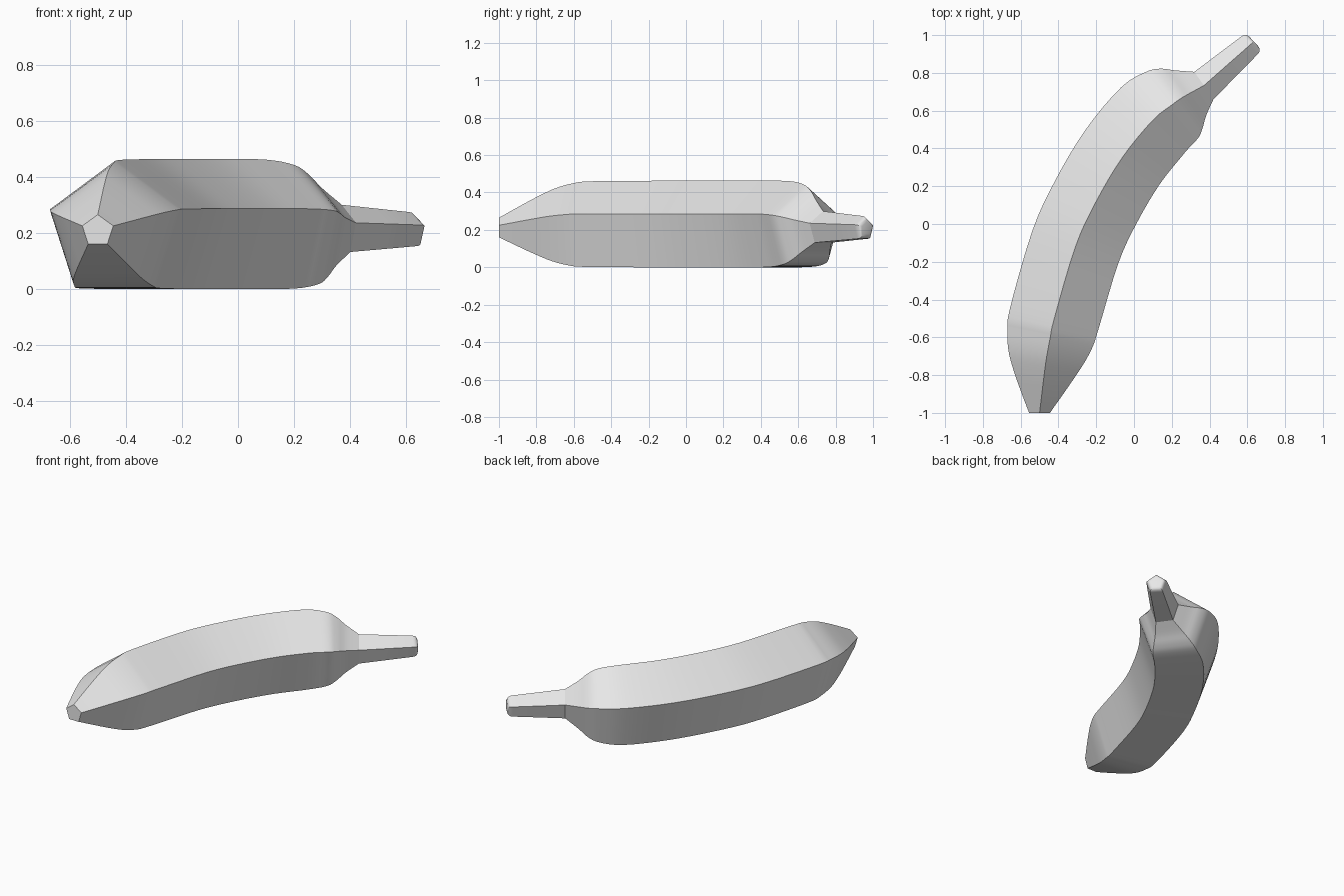
import bpy, bmesh, math
from mathutils import Vector

if "Cube" in bpy.data.objects:
    bpy.data.objects.remove(bpy.data.objects["Cube"])

SIDES = 5
CENTRE_Z = 0.207

# Body stations: centre x, centre y, heading in degrees, pentagon radius
BODY = [(-0.50, -1.00, 90, 0.058), (-0.488, -0.90, 86, 0.114), (-0.476, -0.80, 84, 0.168),
        (-0.462, -0.70, 82, 0.215), (-0.443, -0.60, 79, 0.243), (-0.422, -0.50, 76, 0.253),
        (-0.31, -0.12, 68, 0.256), (-0.20, 0.12, 63, 0.256), (-0.06, 0.355, 55, 0.256),
        (0.10, 0.55, 44, 0.254), (0.20, 0.63, 39, 0.235), (0.25, 0.666, 36, 0.203),
        (0.30, 0.695, 35, 0.152), (0.37, 0.733, 35, 0.093)]


def spline(points, steps):
    """Smooth Catmull-Rom interpolation through the stations."""
    pts = [Vector(p) for p in points]
    pts = [2 * pts[0] - pts[1]] + pts + [2 * pts[-1] - pts[-2]]
    out = []
    for a, b, c, d in zip(pts, pts[1:], pts[2:], pts[3:]):
        for i in range(steps):
            t = i / steps
            out.append(0.5 * (2 * b + (c - a) * t + (2 * a - 5 * b + 4 * c - d) * t * t
                              + (3 * b - a - 3 * c + d) * t ** 3))
    return out + [pts[-2]]


def ring(bm, x, y, heading, r):
    """Upright pentagon, point up, facing along the heading."""
    h = math.radians(heading)
    verts = []
    for i in range(SIDES):
        a = 2 * math.pi * i / SIDES
        s = r * math.sin(a)
        verts.append(bm.verts.new((x - s * math.sin(h), y + s * math.cos(h),
                                   CENTRE_Z + r * math.cos(a))))
    return verts


stations = spline(BODY, 4)
junction = len(stations) - 1

# Stem: straight taper, then a rounded end
hx, hy, tip_r, rnd = 0.612, 0.946, 0.067, 0.03
stations.append(Vector((0.49, 0.839, 42, 0.08)))
ux, uy = math.cos(math.radians(43)), math.sin(math.radians(43))
for i in range(5):
    a = math.pi / 2 * i / 4
    d = rnd * math.sin(a)
    stations.append(Vector((hx + ux * d, hy + uy * d, 43, tip_r - rnd * (1 - math.cos(a)))))

# Skin the rings and cap both ends
bm = bmesh.new()
rings = [ring(bm, *s) for s in stations]
for r0, r1 in zip(rings, rings[1:]):
    for i in range(SIDES):
        j = (i + 1) % SIDES
        bm.faces.new((r0[i], r0[j], r1[j], r1[i]))
bm.faces.new(rings[0])
bm.faces.new(rings[-1])
bmesh.ops.recalc_face_normals(bm, faces=bm.faces)

# Smooth along the length, crisp on the ridges and at the stem joint
joint = set(rings[junction])
for f in bm.faces:
    f.smooth = True
for e in bm.edges:
    on_joint = e.verts[0] in joint and e.verts[1] in joint
    e.smooth = not (on_joint or e.calc_face_angle() > math.radians(35))

mesh = bpy.data.meshes.new("banana")
bm.to_mesh(mesh)
bm.free()

grey = bpy.data.materials.new("light grey")
grey.diffuse_color = (0.8, 0.8, 0.8, 1)
grey.use_nodes = True
grey.node_tree.nodes["Principled BSDF"].inputs["Base Color"].default_value = grey.diffuse_color
mesh.materials.append(grey)
banana = bpy.data.objects.new("banana", mesh)
bpy.context.collection.objects.link(banana)
